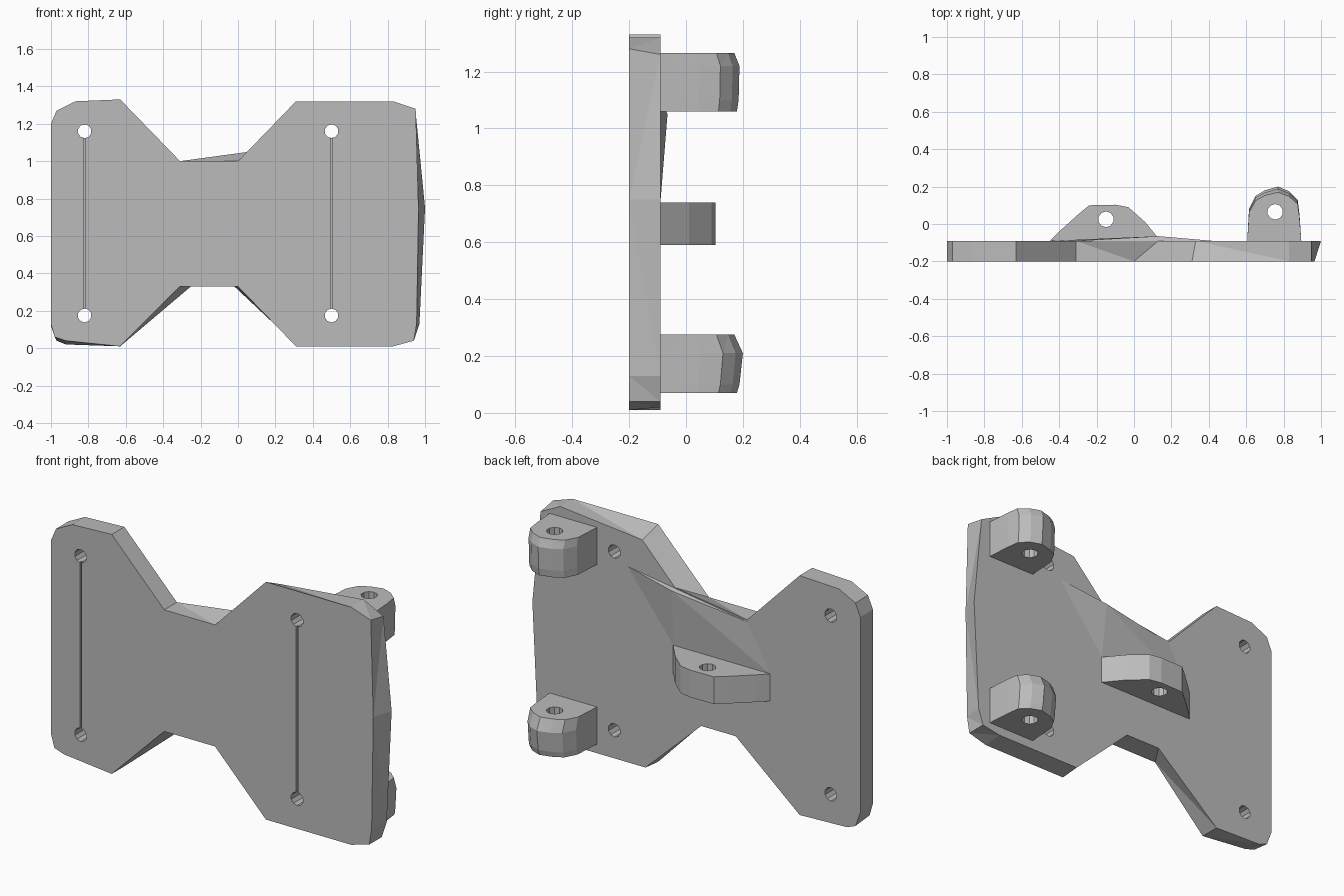
import bpy, bmesh, math
from mathutils import Vector, Matrix

cube = bpy.data.objects.get("Cube")
if cube:
    bpy.data.objects.remove(cube, do_unlink=True)

grey = bpy.data.materials.new("plain_grey")
grey.use_nodes = True
color = (0.5, 0.5, 0.5, 1)
grey.diffuse_color = color
grey.node_tree.nodes["Principled BSDF"].inputs["Base Color"].default_value = color

FRONT, BACK = -0.2, -0.09


def add_object(name, bm):
    bmesh.ops.recalc_face_normals(bm, faces=bm.faces)
    mesh = bpy.data.meshes.new(name)
    bm.to_mesh(mesh)
    bm.free()
    mesh.materials.append(grey)
    obj = bpy.data.objects.new(name, mesh)
    bpy.context.collection.objects.link(obj)
    return obj


def loft(name, rings):
    """Closed solid through rings of equal point count."""
    bm = bmesh.new()
    loops = [[bm.verts.new(p) for p in ring] for ring in rings]
    for a, b in zip(loops, loops[1:]):
        for i in range(len(a)):
            j = (i + 1) % len(a)
            bm.faces.new((a[i], a[j], b[j], b[i]))
    bm.faces.new(loops[0])
    bm.faces.new(loops[-1])
    bmesh.ops.triangulate(bm, faces=[f for f in bm.faces if len(f.verts) == 4])
    return add_object(name, bm)


def cylinder(center, radius, length, axis):
    bm = bmesh.new()
    turn = Matrix.Rotation(math.pi / 2, 4, "X") if axis == "Y" else Matrix()
    bmesh.ops.create_cone(bm, cap_ends=True, segments=10, radius1=radius, radius2=radius,
                          depth=length, matrix=Matrix.Translation(center) @ turn)
    return add_object("cutter", bm)


def box(center, size):
    bm = bmesh.new()
    bmesh.ops.create_cube(bm, size=1, matrix=Matrix.Translation(center) @ Matrix.Diagonal((*size, 1)))
    return add_object("cutter", bm)


def cut(obj, cutters):
    """Subtract the cutters, bake the result and remove them."""
    for cutter in cutters:
        mod = obj.modifiers.new("cut", "BOOLEAN")
        mod.operation, mod.solver, mod.object = "DIFFERENCE", "EXACT", cutter
    graph = bpy.context.evaluated_depsgraph_get()
    baked = bpy.data.meshes.new_from_object(obj.evaluated_get(graph))
    obj.modifiers.clear()
    obj.data = baked
    for cutter in cutters:
        bpy.data.objects.remove(cutter, do_unlink=True)


# Waisted plate: front x, z and back x, z for each corner
outline = [
    (-1, 1.2, -1, 1.2), (-.97, 1.27, -.97, 1.27), (-.87, 1.32, -.87, 1.32),
    (-.63, 1.33, -.63, 1.33), (-.31, 1, -.31, 1), (0, 1, .13, 1.06),
    (.31, 1.32, .33, 1.27), (.83, 1.32, .83, 1.32), (.95, 1.28, .95, 1.26),
    (.965, .75, 1, .75), (.955, .13, .97, .13), (.94, .04, .94, .04),
    (.83, .01, .83, .02), (.31, .01, .31, .02), (0, .33, -.03, .34),
    (-.31, .33, -.24, .34), (-.63, .01, -.63, .01), (-.92, .04, -.92, .02),
    (-.98, .06, -.97, .04), (-1, .13, -1, .12),
]
plate = loft("mounting_plate", [
    [(x, FRONT, z) for x, z, _, _ in outline],
    [(x, BACK, z) for _, _, x, z in outline],
])

# Bolt holes and the fine score lines joining them
cutters = []
for x in (-0.82, 0.5):
    for z in (0.175, 1.16):
        cutters.append(cylinder((x, -0.15, z), 0.037, 0.4, "Y"))
    cutters.append(box((x, FRONT, 0.667), (0.01, 0.03, 0.97)))
cut(plate, cutters)

# Shallow swelling on the back of the waist
bm = bmesh.new()
for p in ((-.31, BACK, .99), (.13, -.065, 1.05), (-.45, BACK, .74), (.14, BACK, .74),
          (.42, BACK, 1.1), (.1, -.12, .9)):
    bm.verts.new(p)
bmesh.ops.convex_hull(bm, input=bm.verts)
add_object("waist_swelling", bm)


def lug(name, profile, levels, hole):
    """Pierced ear; levels give height and how far the tip reaches."""
    rings = [[(x, BACK - 0.01 + (y - BACK) * reach, z) for x, y in profile] for z, reach in levels]
    obj = loft(name, rings)
    middle = (levels[0][0] + levels[-1][0]) / 2
    cut(obj, [cylinder((*hole, middle), 0.042, 0.5, "Z")])


# Wide centre ear
lug("center_lug", [(-.46, BACK), (-.4, -.03), (-.3, .06), (-.24, .11), (-.1, .113),
                   (-.03, .1), (.06, .02), (.15, BACK)],
    [(0.59, 1), (0.74, 1)], (-0.15, 0.025))

# Two rounded ears on the left edge
ear = [(.605, BACK), (.615, .09), (.65, .16), (.7, .19), (.77, .21), (.83, .185),
       (.875, .14), (.885, .06), (.895, BACK)]
lug("lower_left_lug", ear, [(0.07, 0.93), (0.1, 0.96), (0.21, 1), (0.275, 0.9)], (0.755, 0.065))
lug("upper_left_lug", ear, [(1.06, 0.93), (1.1, 0.95), (1.22, 0.96), (1.265, 0.9)], (0.755, 0.065))
